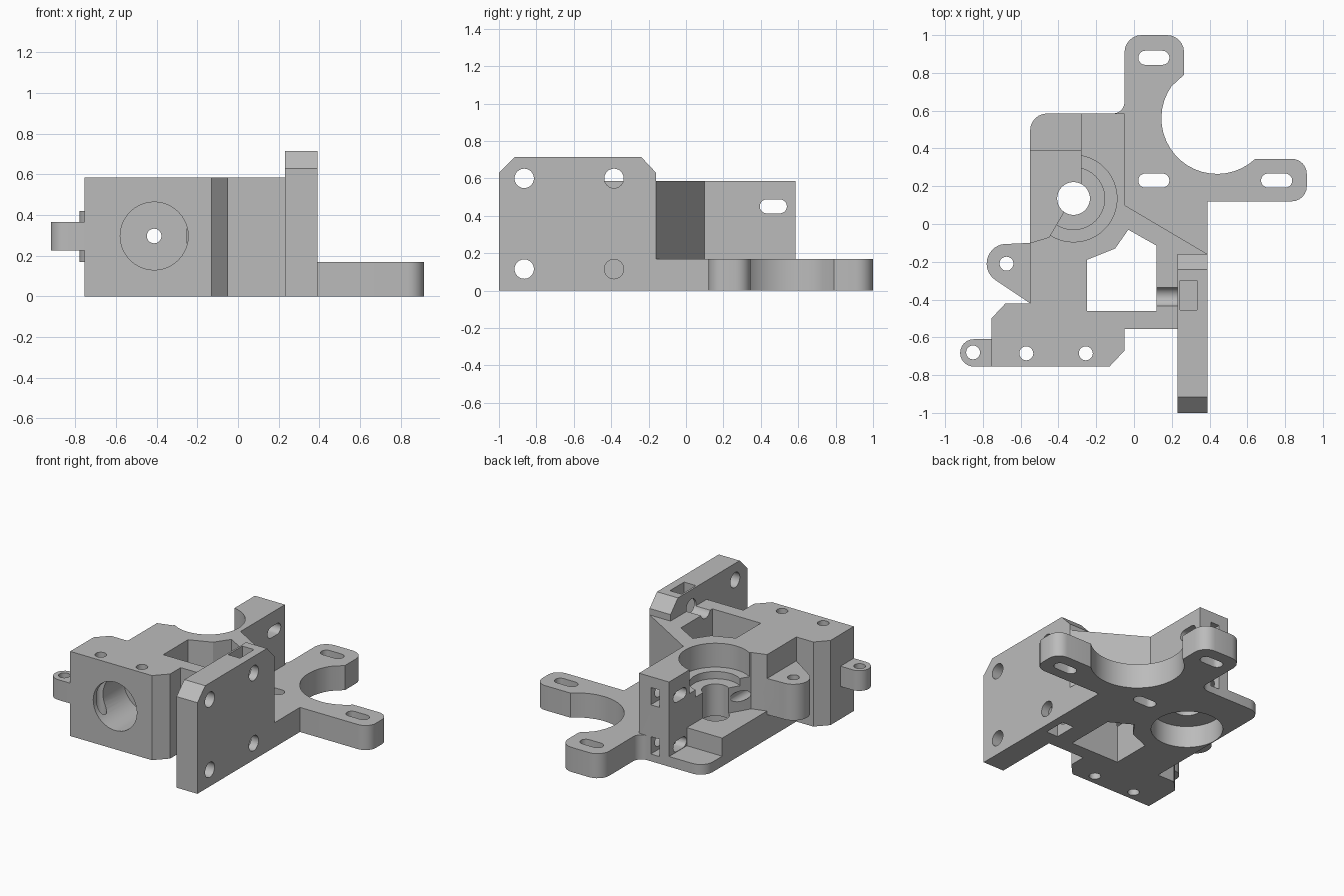
import bpy, bmesh
from math import sin, cos, radians, pi
from mathutils import Matrix

if "Cube" in bpy.data.objects:
    bpy.data.objects.remove(bpy.data.objects["Cube"], do_unlink=True)

grey = bpy.data.materials.new("plain_grey")
grey.use_nodes = True
colour = (0.5, 0.5, 0.5, 1)
grey.diffuse_color = colour
grey.node_tree.nodes["Principled BSDF"].inputs["Base Color"].default_value = colour

# axis frames: local x, y, extrusion -> world
FRAMES = {
    "z": Matrix.Identity(3),
    "x": Matrix(((0, 0, 1), (1, 0, 0), (0, 1, 0))),   # profile in y, z
    "y": Matrix(((1, 0, 0), (0, 0, 1), (0, 1, 0))),   # profile in x, z
}


def prism(name, outline, low, high, axis="z"):
    bm = bmesh.new()
    frame = FRAMES[axis]
    face = bm.faces.new([bm.verts.new(frame @ Matrix.Translation((0, 0, low)).to_translation()
                                      + frame @ Matrix.Translation((u, v, 0)).to_translation())
                         for u, v in outline])
    side = bmesh.ops.extrude_face_region(bm, geom=[face])["geom"]
    offset = frame @ Matrix.Translation((0, 0, high - low)).to_translation()
    bmesh.ops.translate(bm, vec=offset, verts=[g for g in side if isinstance(g, bmesh.types.BMVert)])
    bmesh.ops.recalc_face_normals(bm, faces=bm.faces)
    mesh = bpy.data.meshes.new(name)
    bm.to_mesh(mesh)
    bm.free()
    mesh.materials.append(grey)
    ob = bpy.data.objects.new(name, mesh)
    bpy.context.collection.objects.link(ob)
    return ob


def arc(cx, cy, r, start, end, steps):
    return [(cx + r * cos(radians(start + (end - start) * i / steps)),
             cy + r * sin(radians(start + (end - start) * i / steps))) for i in range(steps + 1)]


def circle(cx, cy, r, n=32):
    return arc(cx, cy, r, 0, 360, n)[:-1]


def rect(x0, y0, x1, y1):
    return [(x0, y0), (x1, y0), (x1, y1), (x0, y1)]


def slot(cx, cy, length=0.165, width=0.075):
    r, d = width / 2, (length - width) / 2
    return arc(cx + d, cy, r, -90, 90, 10) + arc(cx - d, cy, r, 90, 270, 10)


def combine(target, operand, operation):
    mod = target.modifiers.new(operation, "BOOLEAN")
    mod.operation, mod.solver, mod.object = operation, "EXACT", operand
    bpy.context.view_layer.objects.active = target
    bpy.ops.object.modifier_apply(modifier=mod.name)
    bpy.data.objects.remove(operand, do_unlink=True)


# main block
body = prism("bracket_body", [
    (-.755, -.755), (-.13, -.755), (-.05, -.67), (-.05, -.555), (.25, -.555), (.25, -.2),
    (.38, -.2), (.39, -.16), (-.05, .1), (-.05, .585), (-.28, .585), (-.28, .21),
    (-.38, .05), (-.45, -.07), (-.55, -.1), (-.55, -.42), (-.68, -.42), (-.755, -.5)], 0, .585)

# motor plate with two arms around a round clearance
motor_plate = ([(.3, -.2), (.39, -.2), (.39, .12)]
               + arc(.835, .2, .08, -90, 0, 6) + arc(.835, .265, .08, 0, 90, 6)
               + arc(.44, .56, .295, 313, 145, 20)
               + [(.265, .79)] + arc(.175, .91, .09, 0, 90, 6) + arc(.04, .91, .09, 90, 180, 6)
               + arc(-.11, .645, .06, 0, -90, 5) + [(-.11, .04)])

# wall with chamfered top corners, drawn in y and z
wall = [(-1, 0), (-.16, 0), (-.16, .63), (-.24, .715), (-.915, .715), (-1, .63)]

# bearing floor, its raised step, hinge lug and side ear
thin_floor = [(-.55, -.2), (-.2, -.2), (-.2, .585)] + arc(-.46, .495, .09, 90, 180, 6)
lug = arc(-.675, -.21, .105, 85, 235, 14) + [(-.55, -.42), (-.5, -.42), (-.5, -.085), (-.55, -.1)]
ear = [(-.7, -.755)] + [(-.7, -.61)] + arc(-.848, -.6825, .0725, 90, 270, 12)

for part in (
        prism("motor_plate", motor_plate, 0, .17),
        prism("mounting_wall", wall, .23, .39, "x"),
        prism("thin_floor", thin_floor, 0, .07),
        prism("raised_floor", rect(-.55, -.2, -.2, .39), 0, .195),
        prism("hinge_lug", lug, .17, .42),
        prism("side_ear", ear, .225, .365)):
    combine(body, part, "UNION")

cutters = [
    # central window
    prism("window", [(-.25, -.46), (.12, -.46), (.12, -.115), (-.03, -.03), (-.1, -.13), (-.25, -.19)], -1, 1),
    # stepped bearing seat and shaft hole
    prism("upper_seat", circle(-.32, .135, .23, 48), .42, 1),
    prism("inner_seat", circle(-.32, .135, .165, 40), .37, 1),
    prism("shaft_hole", circle(-.32, .135, .087), -1, 1),
    prism("lower_seat", circle(-.32, .135, .225, 48), -1, .15),
    # front bore and the narrow hole behind it
    prism("front_bore", circle(-.412, .297, .167, 40), -1, -.42, "y"),
    prism("narrow_hole", circle(-.412, .297, .036, 20), -1, .2, "y"),
    # wall nut pockets
    prism("top_pocket", rect(.243, -.455, .333, -.3), .5, 1),
    prism("bottom_pocket", rect(.243, -.455, .333, -.3), -1, .19),
]

# upright small holes
for x, y in ((-.57, -.685), (-.255, -.685), (-.852, -.68), (-.675, -.21)):
    cutters.append(prism("upright_hole", circle(x, y, .037, 20), -1, 1))

# motor slots
for x, y in ((.105, .23), (.755, .23), (.105, .88)):
    cutters.append(prism("motor_slot", slot(x, y), -1, .5))

# wall screw holes
for y in (-.865, -.385):
    for z in (.6, .115):
        cutters.append(prism("wall_hole", circle(y, z, .052, 24), .1, 1, "x"))

# rear column slots and nut traps
for z in (.45, .11):
    cutters.append(prism("column_slot", slot(.467, z, .145), -.4, -.04, "x"))
    cutters.append(prism("nut_trap", rect(-.205, z - .06, -.14, z + .06), .4, 1, "y"))

for cutter in cutters:
    combine(body, cutter, "DIFFERENCE")

bpy.ops.object.select_all(action="DESELECT")
body.select_set(True)
bpy.context.view_layer.objects.active = body
bpy.ops.object.shade_smooth_by_angle(angle=radians(30))
